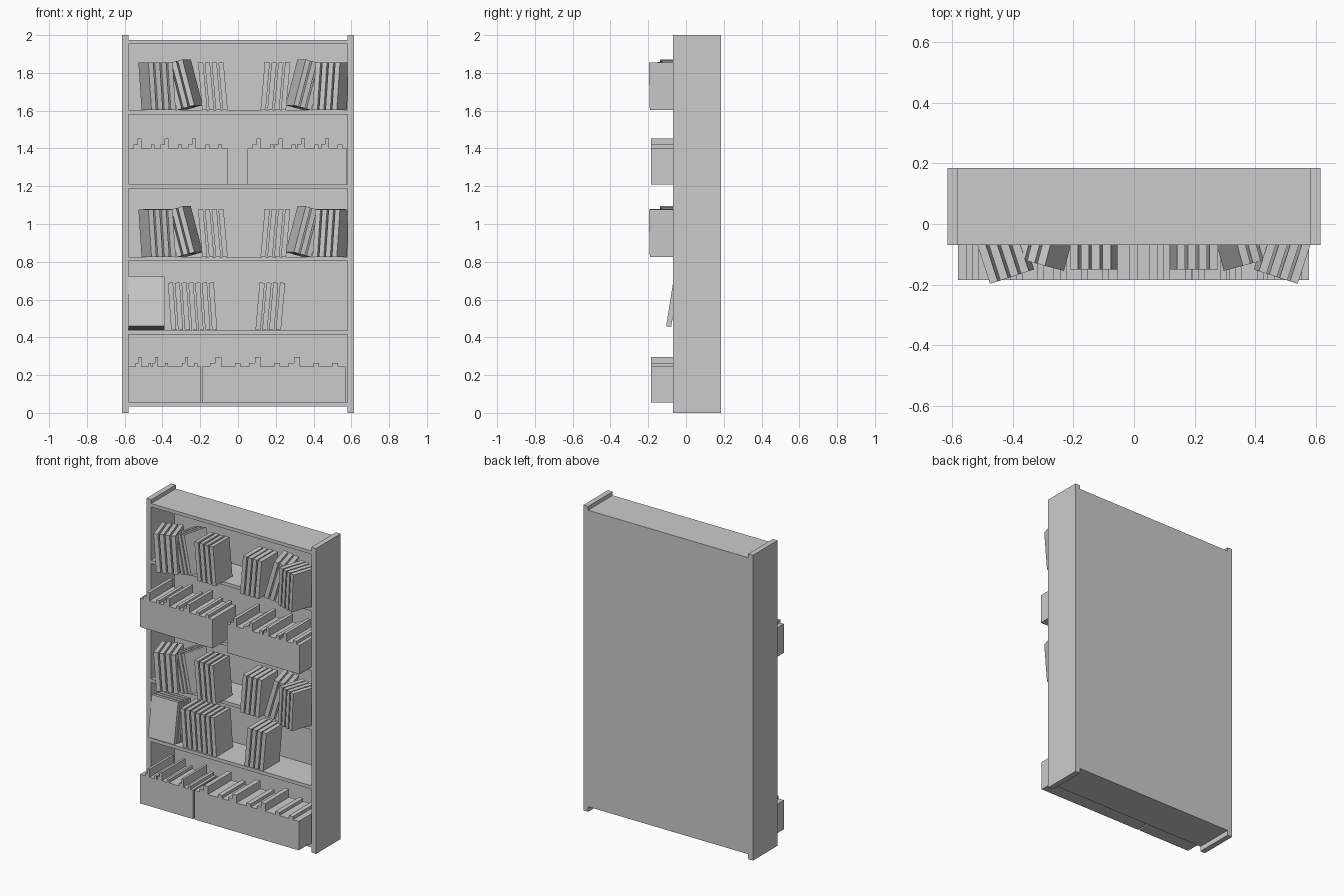
import bpy
import bmesh
from math import radians, sin
from mathutils import Matrix, Vector

if "Cube" in bpy.data.objects:
    bpy.data.objects.remove(bpy.data.objects["Cube"])

GREY = (0.6, 0.6, 0.6, 1.0)
mat = bpy.data.materials.new("plain grey")
mat.use_nodes = True
mat.diffuse_color = GREY
mat.node_tree.nodes["Principled BSDF"].inputs["Base Color"].default_value = GREY


def add_box(bm, low, high, matrix=Matrix()):
    """Add a box between two corners, then move it by the matrix."""
    low, high = Vector(low), Vector(high)
    place = Matrix.Translation((low + high) / 2) @ Matrix.Diagonal((*(high - low), 1))
    bmesh.ops.create_cube(bm, size=1, matrix=matrix @ place)


def finish(bm, name):
    mesh = bpy.data.meshes.new(name)
    bm.to_mesh(mesh)
    bm.free()
    mesh.materials.append(mat)
    obj = bpy.data.objects.new(name, mesh)
    bpy.context.collection.objects.link(obj)
    return obj


def box(name, low, high):
    bm = bmesh.new()
    add_box(bm, low, high)
    return finish(bm, name)


# Carcass
FRONT, BACK, INNER, OUTER = -0.07, 0.185, 0.58, 0.615
BOARD = 0.022
SHELVES = [0.055, 0.437, 0.825, 1.21, 1.603]
box("left_side", (INNER, FRONT, 0), (OUTER, BACK, 2))
box("right_side", (-OUTER, FRONT, 0), (-INNER, BACK, 2))
for i, top in enumerate(SHELVES + [1.975]):
    box(f"shelf_{i + 1}", (-INNER, FRONT, top - BOARD), (INNER, BACK, top))
box("back_panel", (-INNER, BACK - 0.015, 0.033), (INNER, BACK, 1.975))

# Books
PITCH, THICK, DEPTH, HEIGHT = 0.036, 0.027, 0.17, 0.252


def book_row(name, count, x, y, z, tilt=0, yaw=0, rigid=False):
    """Row of books; a rigid row leans as one block, others lean one by one."""
    bm = bmesh.new()
    turn = Matrix.Rotation(radians(yaw), 4, "Z")
    lean = Matrix.Rotation(radians(tilt), 4, "Y")
    half = ((count - 1) * PITCH + THICK) / 2
    lift = abs(sin(radians(tilt))) * (half if rigid else THICK / 2)
    base = Matrix.Translation((x, y, z + lift)) @ turn
    for i in range(count):
        shift = Matrix.Translation(((i - (count - 1) / 2) * PITCH, 0, 0))
        pose = lean @ shift if rigid else shift @ lean
        add_box(bm, (-THICK / 2, -DEPTH / 2, 0), (THICK / 2, DEPTH / 2, HEIGHT), base @ pose)
    finish(bm, name)


# Matching mirrored groups on two shelves
for level, z in (("upper", SHELVES[4]), ("middle", SHELVES[2])):
    for side, s, offset in (("right", 1, 0), ("left", -1, 0.065)):
        label = f"{level}_{side}"
        book_row(f"{label}_turned_books", 4, s * -0.42 + offset, -0.09, z, s * -4, s * 18)
        book_row(f"{label}_leaning_books", 3, s * -0.255 + offset, -0.06, z, s * -15, s * -15, True)
        book_row(f"{label}_upright_books", 4, s * -0.122 + offset, -0.065, z, s * -5)

# Lower shelf books, kept inside the front edge
book_row("lower_long_row", 7, -0.232, 0.02, SHELVES[1], -4)
book_row("lower_short_row", 4, 0.16, 0.02, SHELVES[1], 5)

# Stack of books leaning back with covers facing forward
bm = bmesh.new()
pose = Matrix.Translation((-0.485, -0.105, 0.459)) @ Matrix.Rotation(radians(-9), 4, "X")
for i in range(4):
    add_box(bm, (-0.095, i * PITCH, 0), (0.095, i * PITCH + THICK, 0.265), pose)
finish(bm, "cover_stack")


# Record boxes with raised dividers
def record_box(name, x0, x1, z, talls):
    bm = bmesh.new()
    width, front, back, top = x1 - x0, -0.185, 0.06, z + 0.19
    add_box(bm, (x0, front, z), (x1, back, top))
    step = 0.04 * width

    def divider(f, height):
        x = x0 + f * width
        add_box(bm, (x, front, top), (x + step, back, top + height))

    for f in talls:
        divider(f, 0.052)
        divider(f - 0.04, 0.02)
        divider(f + 0.135, 0.02)
    divider(0.905, 0.02)
    finish(bm, name)


THIRDS = (0.09, 0.365, 0.64)
record_box("upper_right_record_box", -0.58, -0.055, SHELVES[3], THIRDS)
record_box("upper_left_record_box", 0.05, 0.577, SHELVES[3], (0.09, 0.31, 0.54, 0.78))
record_box("lower_right_record_box", -0.58, -0.197, SHELVES[0], (0.14, 0.37, 0.78))
record_box("lower_left_record_box", -0.187, 0.57, SHELVES[0], THIRDS)
